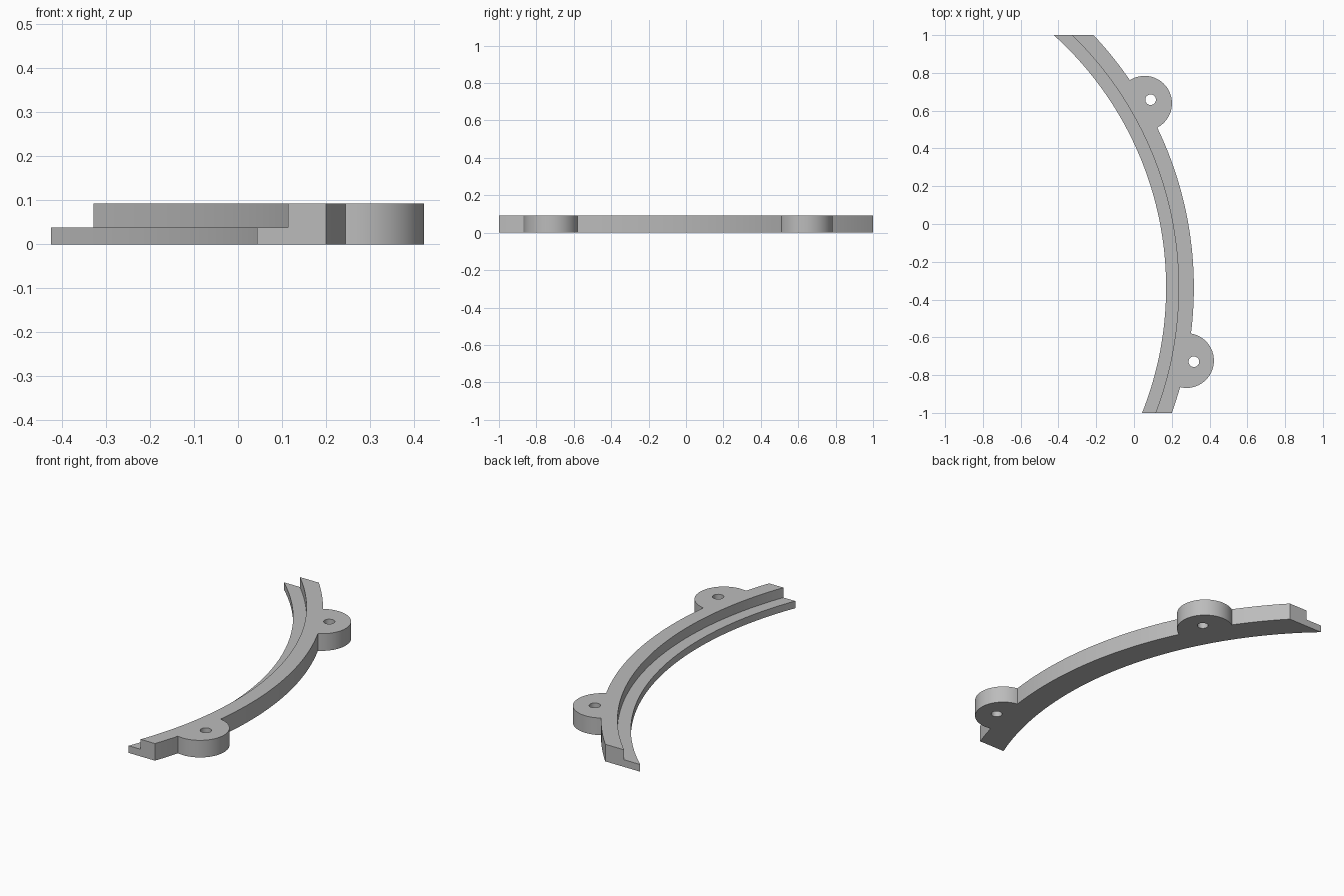
import bpy, bmesh
from math import asin, atan2, acos, cos, sin, pi, hypot
from mathutils import Vector

cube = bpy.data.objects.get("Cube")
if cube:
    bpy.data.objects.remove(cube, do_unlink=True)

# Shared arc centre, radii and heights
CENTRE = Vector((-1.628, -0.336))
R_INNER, R_STEP, R_OUTER = 1.798, 1.864, 1.945
HEIGHT, STEP = 0.093, 0.039
TAB_R, HOLE_R = 0.145, 0.028
# Mounting tabs: (tab centre, screw hole centre), from low y to high y
TABS = [(Vector((0.278, -0.723)), Vector((0.317, -0.729))),
        (Vector((0.056, 0.639)), Vector((0.088, 0.658)))]


def arc(centre, radius, start, end, count):
    return [centre + radius * Vector((cos(a), sin(a)))
            for a in (start + (end - start) * i / count for i in range(count + 1))]


def end_angle(radius, y):
    return asin((y - CENTRE.y) / radius)


def prism(name, outline, z0, z1):
    """Extrude a flat outline between two heights."""
    bm = bmesh.new()
    face = bm.faces.new([bm.verts.new((p.x, p.y, z0)) for p in outline])
    top = bmesh.ops.extrude_face_region(bm, geom=[face])["geom"]
    bmesh.ops.translate(bm, vec=(0, 0, z1 - z0),
                        verts=[v for v in top if isinstance(v, bmesh.types.BMVert)])
    bmesh.ops.recalc_face_normals(bm, faces=bm.faces)
    mesh = bpy.data.meshes.new(name)
    bm.to_mesh(mesh)
    bm.free()
    obj = bpy.data.objects.new(name, mesh)
    bpy.context.collection.objects.link(obj)
    return obj


def cut(target, cutter):
    """Subtract the cutter, then discard it."""
    cutter.hide_render = True
    mod = target.modifiers.new("cut", "BOOLEAN")
    mod.operation, mod.solver, mod.object = "DIFFERENCE", "EXACT", cutter
    bpy.context.view_layer.objects.active = target
    bpy.ops.object.modifier_apply(modifier=mod.name)
    bpy.data.objects.remove(cutter, do_unlink=True)


# Outline: outer arc interrupted by the round tabs, then back along the inner arc
outline = []
angle = end_angle(R_OUTER, -1)
for tab, hole in TABS:
    offset = tab - CENTRE
    dist, heading = offset.length, atan2(offset.y, offset.x)
    half = acos((dist**2 + R_OUTER**2 - TAB_R**2) / (2 * dist * R_OUTER))
    swing = pi - acos((dist**2 + TAB_R**2 - R_OUTER**2) / (2 * dist * TAB_R))
    outline += arc(CENTRE, R_OUTER, angle, heading - half, 24)[:-1]
    outline += arc(tab, TAB_R, heading - swing, heading + swing, 48)[:-1]
    angle = heading + half
outline += arc(CENTRE, R_OUTER, angle, end_angle(R_OUTER, 1), 24)
outline += arc(CENTRE, R_INNER, end_angle(R_INNER, 1), end_angle(R_INNER, -1), 64)

bracket = prism("curved_bracket", outline, 0, HEIGHT)

# Stepped ledge along the inner edge
cut(bracket, prism("ledge_cutter", arc(CENTRE, R_STEP, -pi, pi, 360)[:-1], STEP, HEIGHT + 0.1))

# Screw holes
for tab, hole in TABS:
    cut(bracket, prism("hole_cutter", arc(hole, HOLE_R, -pi, pi, 32)[:-1], -0.1, HEIGHT + 0.1))

# Grey material
grey = bpy.data.materials.new("grey")
grey.use_nodes = True
colour = (0.5, 0.5, 0.5, 1)
grey.diffuse_color = colour
grey.node_tree.nodes["Principled BSDF"].inputs["Base Color"].default_value = colour
bracket.data.materials.clear()
bracket.data.materials.append(grey)

bpy.ops.object.select_all(action="DESELECT")
bracket.select_set(True)
bpy.context.view_layer.objects.active = bracket
bpy.ops.object.shade_smooth_by_angle(angle=pi / 6)
